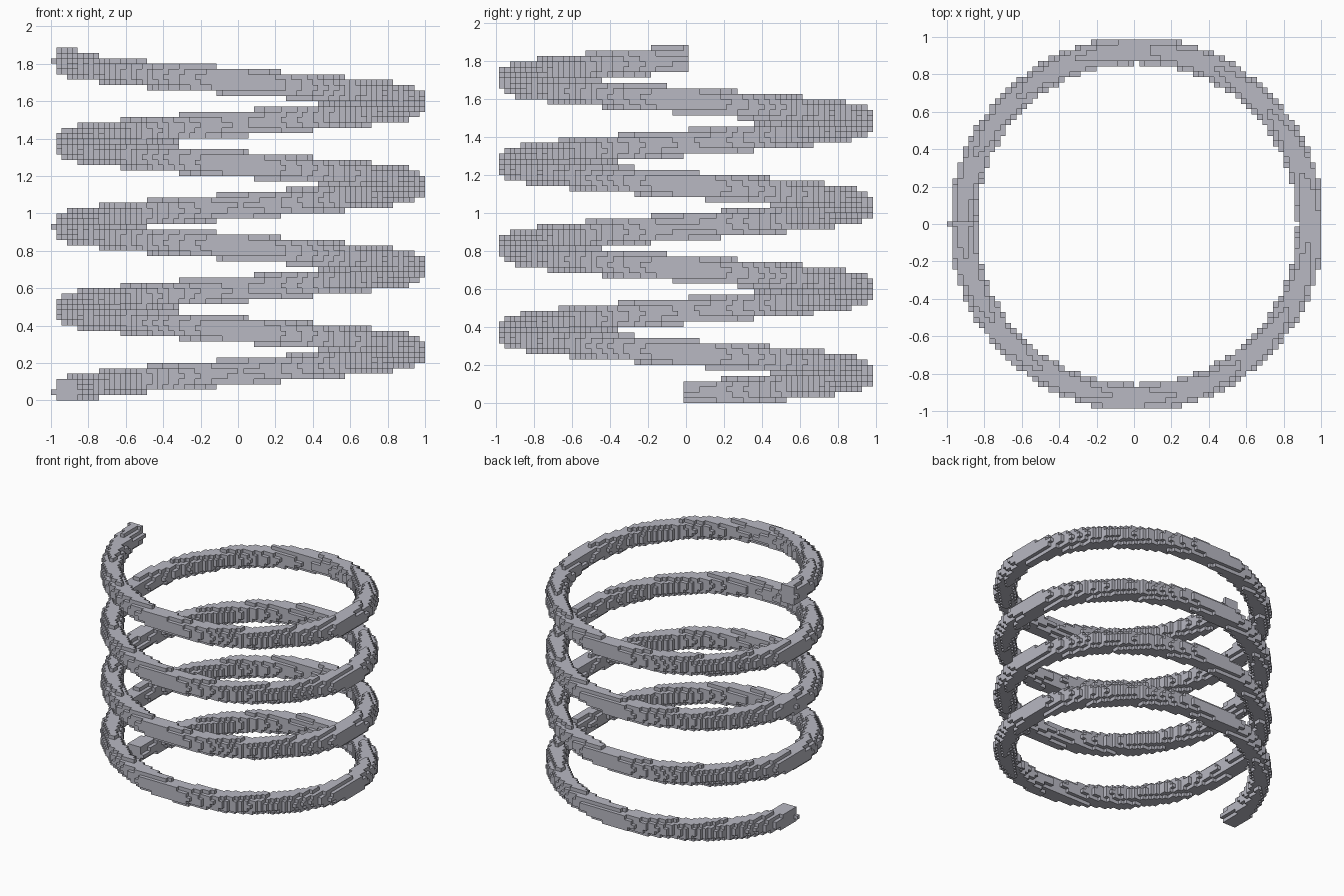
import bpy, bmesh, math

if "Cube" in bpy.data.objects:
    bpy.data.objects.remove(bpy.data.objects["Cube"])

# Voxel grid: cells per side, coil and wire sizes, all in cells
CELL = 2 / 70
COIL_R, WIRE_R = 32.5, 2.5
PITCH, TURNS, START = 15.5, 4, 1.5
HEIGHT = 66

# Fill every cell whose centre lies in the wire of a clockwise-rising helix
cells = set()
for x in range(-35, 35):
    for y in range(-35, 36):
        off = math.hypot(x, y) - COIL_R
        if abs(off) > WIRE_R + 1e-6:
            continue
        turn = (math.pi - math.atan2(y, x)) / (2 * math.pi)
        fractions = [turn + n for n in range(TURNS)]
        if y == 0 and x < 0:
            fractions.append(TURNS)          # upper cut end
        for t in fractions:
            centre = START + PITCH * t
            for z in range(max(0, int(centre) - 4), min(HEIGHT, int(centre) + 5)):
                if off ** 2 + (z + 0.5 - centre) ** 2 <= WIRE_R ** 2 + 1e-6:
                    cells.add((x, y, z))

# Build only the exposed cell faces
bm = bmesh.new()
verts = {}


def corner(p):
    if p not in verts:
        x, y, z = p
        verts[p] = bm.verts.new((x * CELL, (y - 0.5) * CELL, z * CELL))
    return verts[p]


for cell in cells:
    for axis in range(3):
        for side in (0, 1):
            near = list(cell)
            near[axis] += 2 * side - 1
            if tuple(near) in cells:
                continue
            u, v = (axis + 1) % 3, (axis + 2) % 3
            quad = []
            for du, dv in ((0, 0), (1, 0), (1, 1), (0, 1)):
                p = list(cell)
                p[axis] += side
                p[u] += du
                p[v] += dv
                quad.append(corner(tuple(p)))
            bm.faces.new(quad if side else quad[::-1])

mesh = bpy.data.meshes.new("coil_spring")
bm.to_mesh(mesh)
bm.free()
spring = bpy.data.objects.new("coil_spring", mesh)
bpy.context.collection.objects.link(spring)

# Single light grey colour
grey = bpy.data.materials.new("light grey")
grey.diffuse_color = (0.48, 0.48, 0.54, 1)
grey.use_nodes = True
grey.node_tree.nodes["Principled BSDF"].inputs["Base Color"].default_value = grey.diffuse_color
mesh.materials.append(grey)
